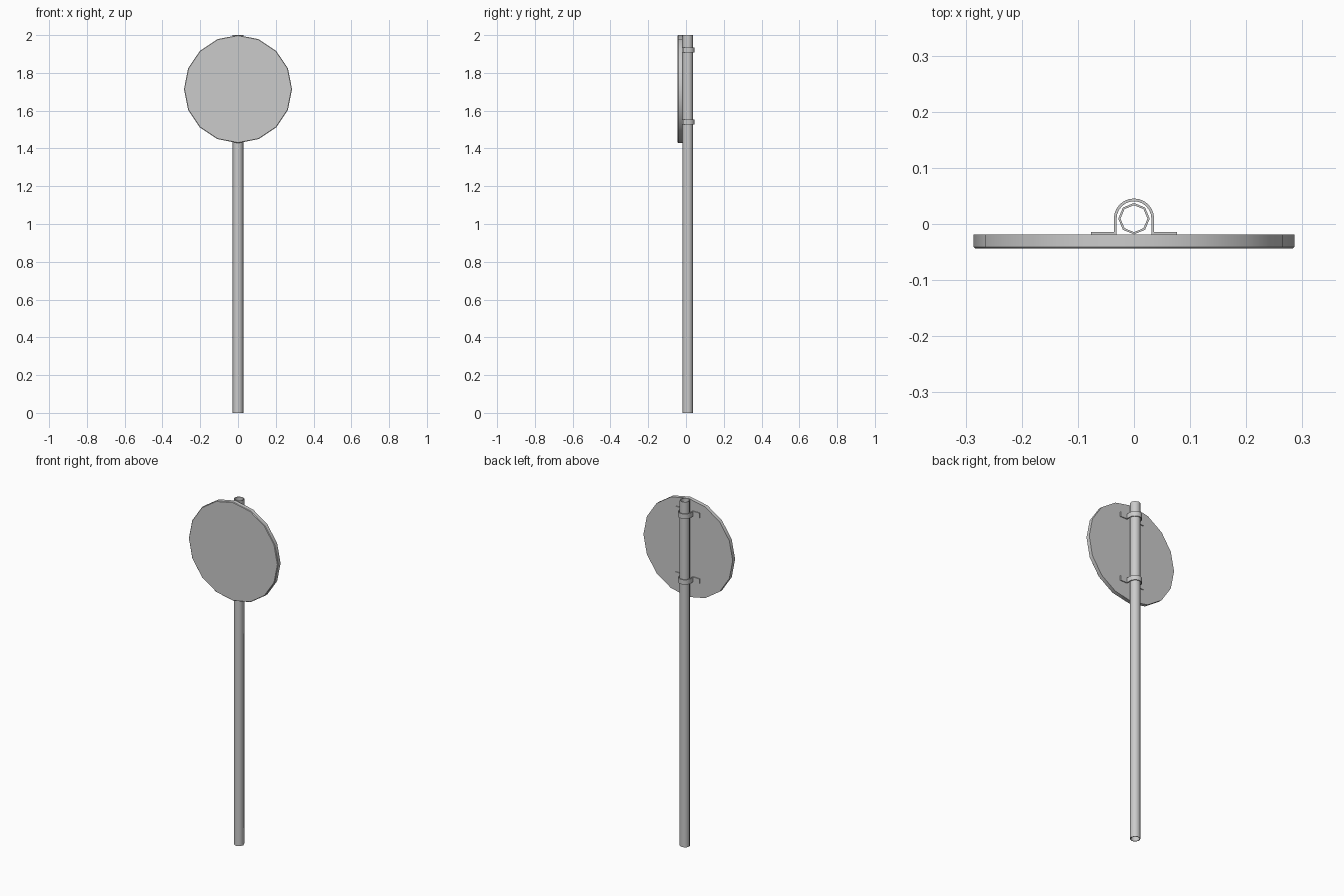
import bpy
import bmesh
from math import sin, cos, pi, radians

cube = bpy.data.objects.get("Cube")
if cube:
    bpy.data.objects.remove(cube, do_unlink=True)

POLE_Y = 0.0095

# One plain grey metal
grey = bpy.data.materials.new("grey metal")
grey.use_nodes = True
colour = (0.6, 0.6, 0.6, 1)
grey.diffuse_color = colour
grey.node_tree.nodes["Principled BSDF"].inputs["Base Color"].default_value = colour


def finish(bm, name, angle):
    bmesh.ops.recalc_face_normals(bm, faces=bm.faces)
    mesh = bpy.data.meshes.new(name)
    bm.to_mesh(mesh)
    bm.free()
    mesh.materials.append(grey)
    obj = bpy.data.objects.new(name, mesh)
    bpy.context.collection.objects.link(obj)
    bpy.ops.object.select_all(action='DESELECT')
    obj.select_set(True)
    bpy.context.view_layer.objects.active = obj
    bpy.ops.object.shade_smooth_by_angle(angle=radians(angle))
    return obj


def bridge(bm, a, b, closed=True):
    n = len(a)
    for i in range(n if closed else n - 1):
        j = (i + 1) % n
        bm.faces.new((a[i], a[j], b[j], b[i]))


def circle(n, radius):
    return [(radius * sin(2 * pi * i / n), radius * cos(2 * pi * i / n)) for i in range(n)]


# Hollow eight-sided pole, open at both ends
bm = bmesh.new()
rings = [[bm.verts.new((x, y + POLE_Y, z)) for x, y in circle(8, r)]
         for r, z in ((0.028, 0), (0.028, 2), (0.024, 2), (0.024, 0))]
for k in range(4):
    bridge(bm, rings[k], rings[(k + 1) % 4])
finish(bm, "pole", 50)

# Sixteen-sided sign plate with a slightly chamfered front edge
bm = bmesh.new()
rings = [[bm.verts.new((x, y, z + 1.714)) for x, z in circle(16, r)]
         for r, y in ((0.286, -0.019), (0.286, -0.041), (0.283, -0.044))]
bridge(bm, rings[0], rings[1])
bridge(bm, rings[1], rings[2])
bm.faces.new(rings[0])
bm.faces.new(rings[2])
finish(bm, "sign_plate", 30)


# Strap section: flat tab, arch round the pole, flat tab
def strap_path(radius, foot_y):
    arch = [(-radius * cos(pi * i / 12), POLE_Y + radius * sin(pi * i / 12)) for i in range(13)]
    return [(-0.077, foot_y), (-radius, foot_y)] + arch + [(radius, foot_y), (0.077, foot_y)]


def strap(name, z):
    bm = bmesh.new()
    loops = []
    for radius, foot_y in ((0.036, -0.014), (0.031, -0.019)):
        for h in (-0.014, 0.014):
            loops.append([bm.verts.new((x, y, z + h)) for x, y in strap_path(radius, foot_y)])
    out_low, out_high, in_low, in_high = loops
    for a, b in ((out_low, out_high), (out_high, in_high), (in_high, in_low), (in_low, out_low)):
        bridge(bm, a, b, closed=False)
    for end in (0, -1):
        bm.faces.new((out_low[end], out_high[end], in_high[end], in_low[end]))
    finish(bm, name, 30)


strap("upper_bracket", 1.921)
strap("lower_bracket", 1.54)
